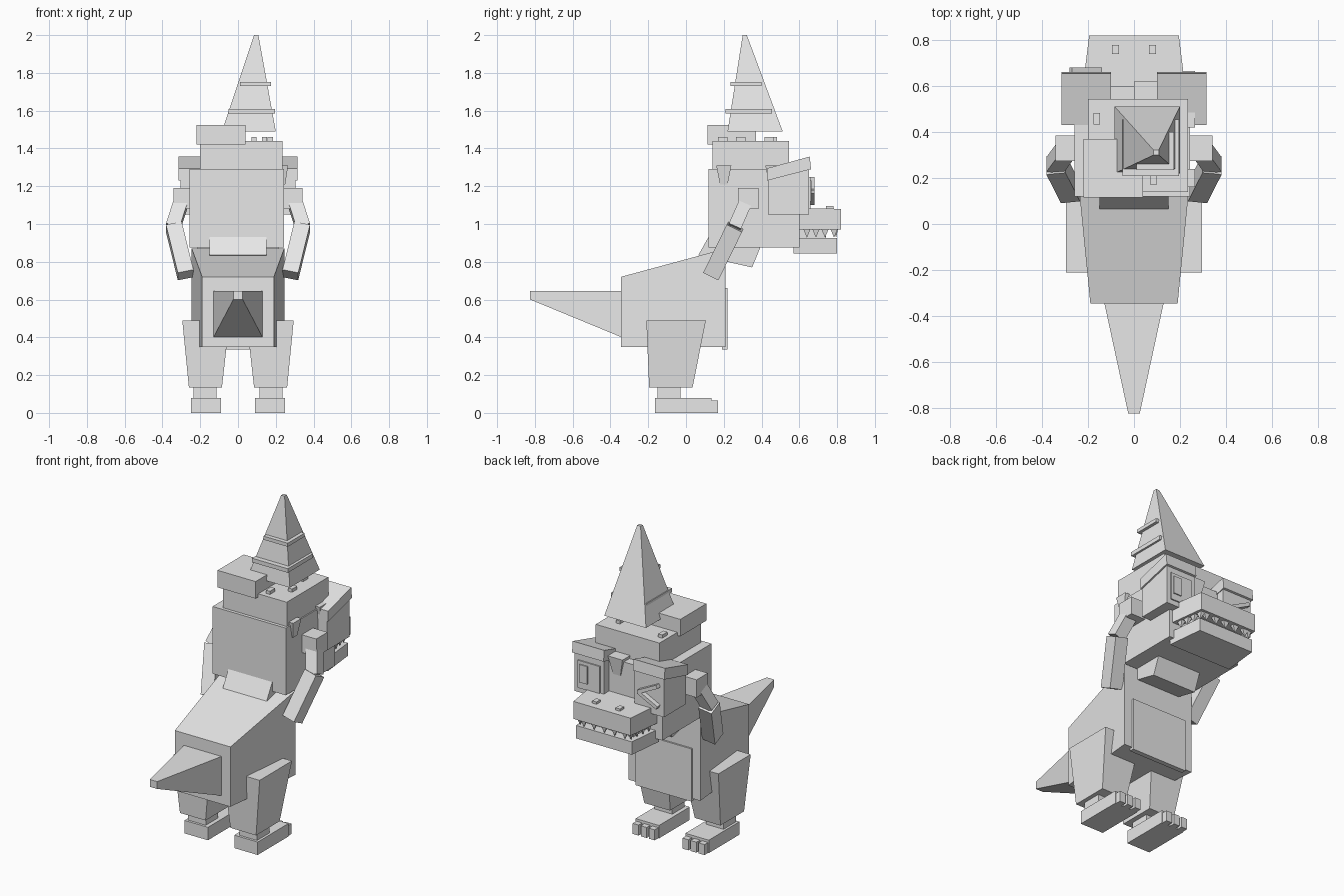
import bpy, bmesh
from mathutils import Vector

cube = bpy.data.objects.get("Cube")
if cube:
    bpy.data.objects.remove(cube, do_unlink=True)

grey = bpy.data.materials.new("light_grey")
grey.use_nodes = True
grey.diffuse_color = (0.8, 0.8, 0.8, 1)
grey.node_tree.nodes["Principled BSDF"].inputs["Base Color"].default_value = (0.8, 0.8, 0.8, 1)


def hull(name, points):
    """Convex flat-faced solid around a few points."""
    bm = bmesh.new()
    for p in points:
        bm.verts.new(p)
    bmesh.ops.convex_hull(bm, input=bm.verts)
    bmesh.ops.dissolve_limit(bm, angle_limit=0.01, verts=bm.verts, edges=bm.edges)
    bmesh.ops.recalc_face_normals(bm, faces=bm.faces)
    mesh = bpy.data.meshes.new(name)
    bm.to_mesh(mesh)
    bm.free()
    mesh.materials.append(grey)
    ob = bpy.data.objects.new(name, mesh)
    bpy.context.collection.objects.link(ob)
    return ob


def box(name, x, y, z):
    return hull(name, [(a, b, c) for a in x for b in y for c in z])


def taper_z(name, low, high):
    """Solid between two level rectangles, each (x range, y range, z)."""
    return hull(name, [(a, b, z) for x, y, z in (low, high) for a in x for b in y])


def taper_y(name, back, front):
    """Solid between two upright rectangles, each (x range, y, z range)."""
    return hull(name, [(a, y, c) for x, y, z in (back, front) for a in x for c in z])


def prism(name, x, profile):
    """Side profile in y and z, extruded across x."""
    return hull(name, [(a, y, z) for a in x for y, z in profile])


def beam(name, start, end, width, depth):
    """Straight limb with a rectangular section."""
    start, end = Vector(start), Vector(end)
    along = (end - start).normalized()
    side = Vector((1, 0, 0))
    side = (side - along * side.dot(along)).normalized()
    up = along.cross(side)
    return hull(name, [p + side * (i * width / 2) + up * (j * depth / 2)
                       for p in (start, end) for i in (-1, 1) for j in (-1, 1)])


def span(s, a, b):
    return (s * a, s * b)


# Body and tail
taper_y("torso", ((-.19, .19), -.345, (.35, .72)), ((-.245, .245), .21, (.35, .87)))
box("belly_plate", (-.19, .19), (.19, .22), (.335, .66))
taper_y("tail", ((-.025, .025), -.825, (.6, .645)), ((-.13, .13), -.34, (.4, .645)))
prism("neck", (-.15, .15), [(.065, .835), (.35, .77), (.395, .88), (.13, .95)])

# Legs, feet and arms
for s, side in ((1, "left"), (-1, "right")):
    taper_z(side + "_thigh", (span(s, .085, .26), (-.195, .035), .135),
            (span(s, .045, .295), (-.21, .105), .49))
    box(side + "_ankle", span(s, .115, .235), (-.15, -.03), (.07, .14))
    box(side + "_foot", span(s, .09, .25), (-.165, .135), (0, .08))
    for i in range(3):
        a = .095 + i * .055
        box(f"{side}_toe_{i + 1}", span(s, a, a + .04), (.13, .17), (0, .065))
    box(side + "_shoulder", span(s, .24, .342), (.275, .385), (1.08, 1.19))
    beam(side + "_upper_arm", (s * .29, .33, 1.15), (s * .345, .255, .98), .075, .07)
    beam(side + "_forearm", (s * .34, .26, .985), (s * .277, .135, .73), .085, .09)

# Head and jaws
box("head", (-.258, .243), (.12, .6), (.875, 1.29))
taper_y("upper_snout", ((-.225, .225), .58, (.972, 1.085)), ((-.195, .195), .82, (.972, 1.08)))
taper_y("lower_jaw", ((-.215, .215), .57, (.845, .925)), ((-.19, .19), .8, (.845, .925)))
box("mouth_lining", (-.16, .16), (.57, .74), (.92, .975))
for s, side in ((1, "left"), (-1, "right")):
    box(side + "_nostril", span(s, .065, .095), (.74, .78), (1.07, 1.095))
    for i in range(4):
        y = .64 + i * .048
        x = s * (.205 - i * .007)
        hull(f"{side}_side_tooth_{i + 1}", [(x, y - .02, .975), (x, y + .02, .975),
             (x - s * .03, y - .02, .975), (x - s * .03, y + .02, .975), (x - s * .01, y, .928)])
for i in range(5):
    x = -.14 + i * .07
    hull(f"front_tooth_{i + 1}", [(x - .022, .805, .975), (x + .022, .805, .975),
         (x - .022, .78, .975), (x + .022, .78, .975), (x, .795, .928)])

# Eye blocks with sloping brows
for s, side in ((1, "left"), (-1, "right")):
    prism(side + "_eye_block", span(s, .105, .305),
          [(.435, 1.05), (.65, 1.05), (.65, 1.29), (.435, 1.24)])
    prism(side + "_brow", span(s, .1, .315),
          [(.43, 1.23), (.662, 1.29), (.655, 1.357), (.43, 1.295)])
box("open_eye_plate", (.13, .28), (.645, .658), (1.08, 1.25))
box("open_eye_pupil", (.21, .265), (.655, .665), (1.12, 1.23))
for part, z in (("upper", 1.24), ("lower", 1.11)):
    beam("closed_eye_" + part + "_line", (-.275, .662, z), (-.145, .662, 1.175), .022, .036)

# Cap with drips, studs and an offset block
box("cap", (-.2, .235), (.14, .545), (1.28, 1.44))
taper_z("forehead_drip", ((.025, .075), (.59, .605), 1.2), ((0, .1), (.53, .62), 1.31))
for name, y in (("side_drip_back", .2), ("side_drip_front", .46)):
    taper_z(name, ((.23, .25), (y - .02, y + .02), 1.21),
            ((.225, .265), (y - .04, y + .04), 1.31))
box("cap_side_block", (-.22, .04), (.115, .37), (1.42, 1.525))
for i, (x, y) in enumerate(((.085, .195), (.17, .29), (.14, .44), (-.162, .458))):
    box(f"cap_stud_{i + 1}", (x - .014, x + .014), (y - .025, y + .025), (1.43, 1.46))

# Pointed four-sided hat with two bands
taper_z("pointed_hat", ((-.085, .2), (.22, .512), 1.49), ((.085, .108), (.3, .322), 2))
box("hat_lower_band", (-.05, .195), (.208, .455), (1.585, 1.61))
box("hat_upper_band", (.01, .175), (.235, .4), (1.73, 1.752))
